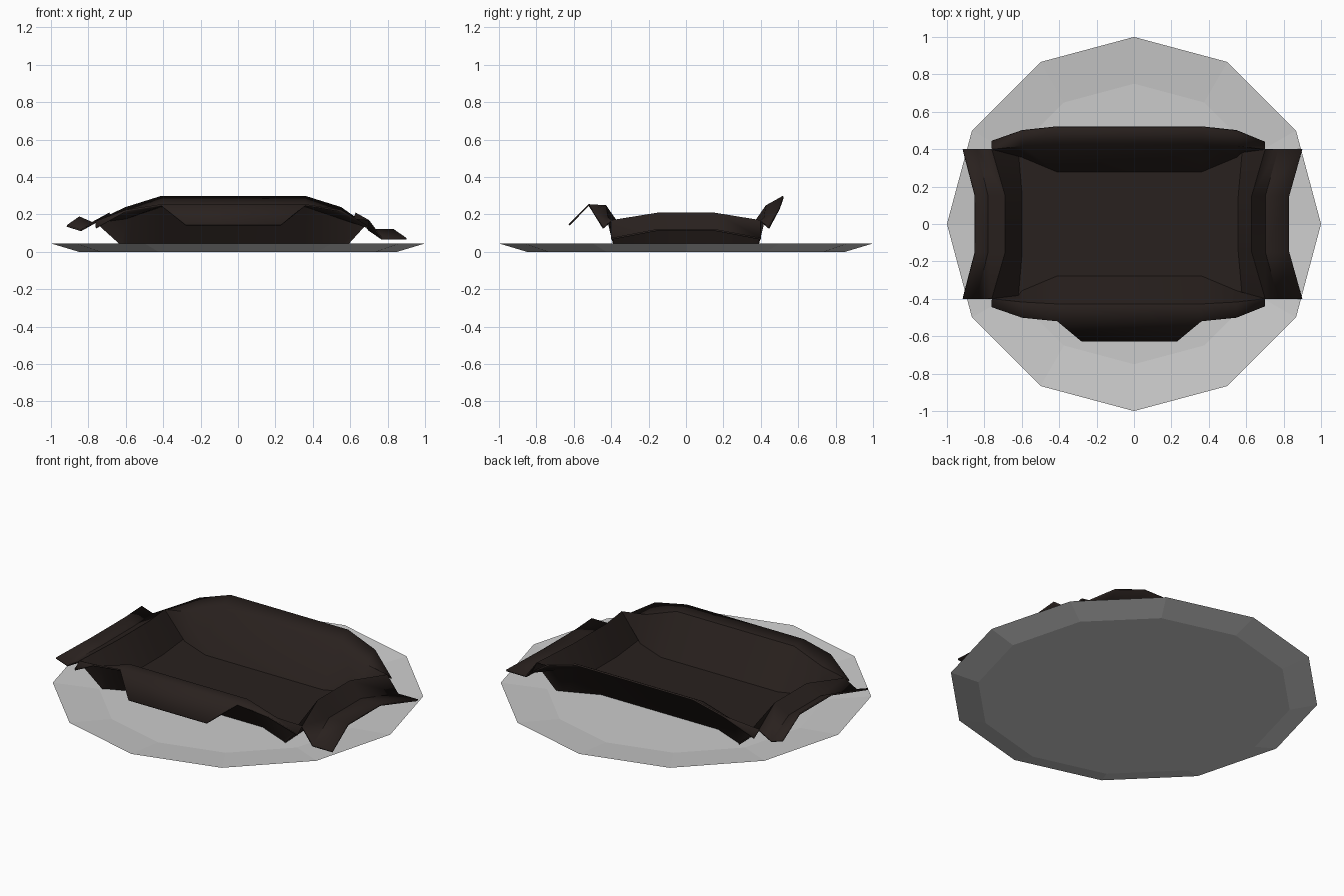
import bpy, bmesh, math

if "Cube" in bpy.data.objects:
    bpy.data.objects.remove(bpy.data.objects["Cube"])


def make_object(name, bm):
    bmesh.ops.recalc_face_normals(bm, faces=bm.faces)
    me = bpy.data.meshes.new(name)
    bm.to_mesh(me)
    bm.free()
    ob = bpy.data.objects.new(name, me)
    bpy.context.collection.objects.link(ob)
    return ob


def bridge(bm, a, b, closed=False):
    n = len(a)
    for i in range(n if closed else n - 1):
        j = (i + 1) % n
        vs = []
        for v in (a[i], a[j], b[j], b[i]):
            if v not in vs:
                vs.append(v)
        if len(vs) > 2:
            bm.faces.new(vs)


# Plate: twelve-sided shallow dish
bm = bmesh.new()
rings = []
for r, z in [(0.85, 0), (1.0, 0.045), (0.75, 0.018)]:
    rings.append([bm.verts.new((r * math.cos(math.tau * i / 12),
                                r * math.sin(math.tau * i / 12), z))
                  for i in range(12)])
for a, b in zip(rings, rings[1:]):
    bridge(bm, a, b, True)
bm.faces.new(rings[0])
bm.faces.new(rings[-1])
make_object("plate", bm)

# Wrapper: open paper tray with folded lips
bm = bmesh.new()


def row(pts):
    return [bm.verts.new(p) for p in pts]


def side(xs, s, mid, out):
    """Four points along a long side; mid/out are (y, z)."""
    return row([(xs[0], s * out[0], out[1]), (xs[1], s * mid[0], mid[1]),
                (xs[2], s * mid[0], mid[1]), (xs[3], s * out[0], out[1])])


def end(mid, cor, w=0.40):
    """Four points along a short end; mid/cor are (x, z)."""
    return row([(cor[0], -w, cor[1]), (mid[0], -0.15, mid[1]),
                (mid[0], 0.15, mid[1]), (cor[0], w, cor[1])])


XS = (-0.60, -0.41, 0.36, 0.55)
# Floor outline and wall tops
f0 = side(XS, -1, (0.28, 0.03), (0.36, 0.03))
b0 = side(XS, 1, (0.28, 0.03), (0.36, 0.03))
r0 = end((0.56, 0.03), (0.58, 0.035), 0.385)
l0 = end((-0.60, 0.03), (-0.62, 0.035), 0.385)
f1 = side(XS, -1, (0.43, 0.245), (0.42, 0.18))
b1 = side(XS, 1, (0.43, 0.245), (0.42, 0.18))
r1 = end((0.63, 0.205), (0.70, 0.165))
l1 = end((-0.69, 0.205), (-0.76, 0.16))
ring0 = f0 + r0 + b0[::-1] + l0[::-1]
ring1 = f1 + r1 + b1[::-1] + l1[::-1]
bm.faces.new(ring0)
bridge(bm, ring0, ring1, True)

# Folded lips at both short ends
for top, fold, edge in [
    (r1, end((0.70, 0.118), (0.77, 0.07)), end((0.83, 0.118), (0.90, 0.07))),
    (l1, end((-0.78, 0.155), (-0.84, 0.115)), end((-0.85, 0.185), (-0.915, 0.14))),
]:
    bridge(bm, top, fold)
    bridge(bm, fold, edge)

# Long side lips with pointed ears at the corners
f2 = side(XS, -1, (0.52, 0.25), (0.50, 0.22))
b2 = side(XS, 1, (0.52, 0.295), (0.50, 0.235))
for inner, outer, i, s in [(f1, f2, 0, -1), (b1, b2, 3, 1)]:
    ears = row([(-0.76, s * 0.445, 0.13), (0.70, s * 0.44, 0.13)])
    bridge(bm, [l1[i]] + inner + [r1[i]], [ears[0]] + outer + [ears[1]])

# Drooping tongue on the front lip
bridge(bm, f2[1:3], row([(-0.28, -0.625, 0.145), (0.23, -0.625, 0.145)]))
bm.verts.ensure_lookup_table()

wrapper = make_object("wrapper", bm)
mat = bpy.data.materials.new("dark_brown")
mat.diffuse_color = (0.022, 0.015, 0.013, 1)
mat.use_nodes = True
mat.node_tree.nodes["Principled BSDF"].inputs["Base Color"].default_value = mat.diffuse_color
wrapper.data.materials.append(mat)
sol = wrapper.modifiers.new("paper", 'SOLIDIFY')
sol.thickness = 0.01
sol.offset = 0
bpy.context.view_layer.objects.active = wrapper
wrapper.select_set(True)
bpy.ops.object.shade_smooth_by_angle(angle=math.radians(40))
